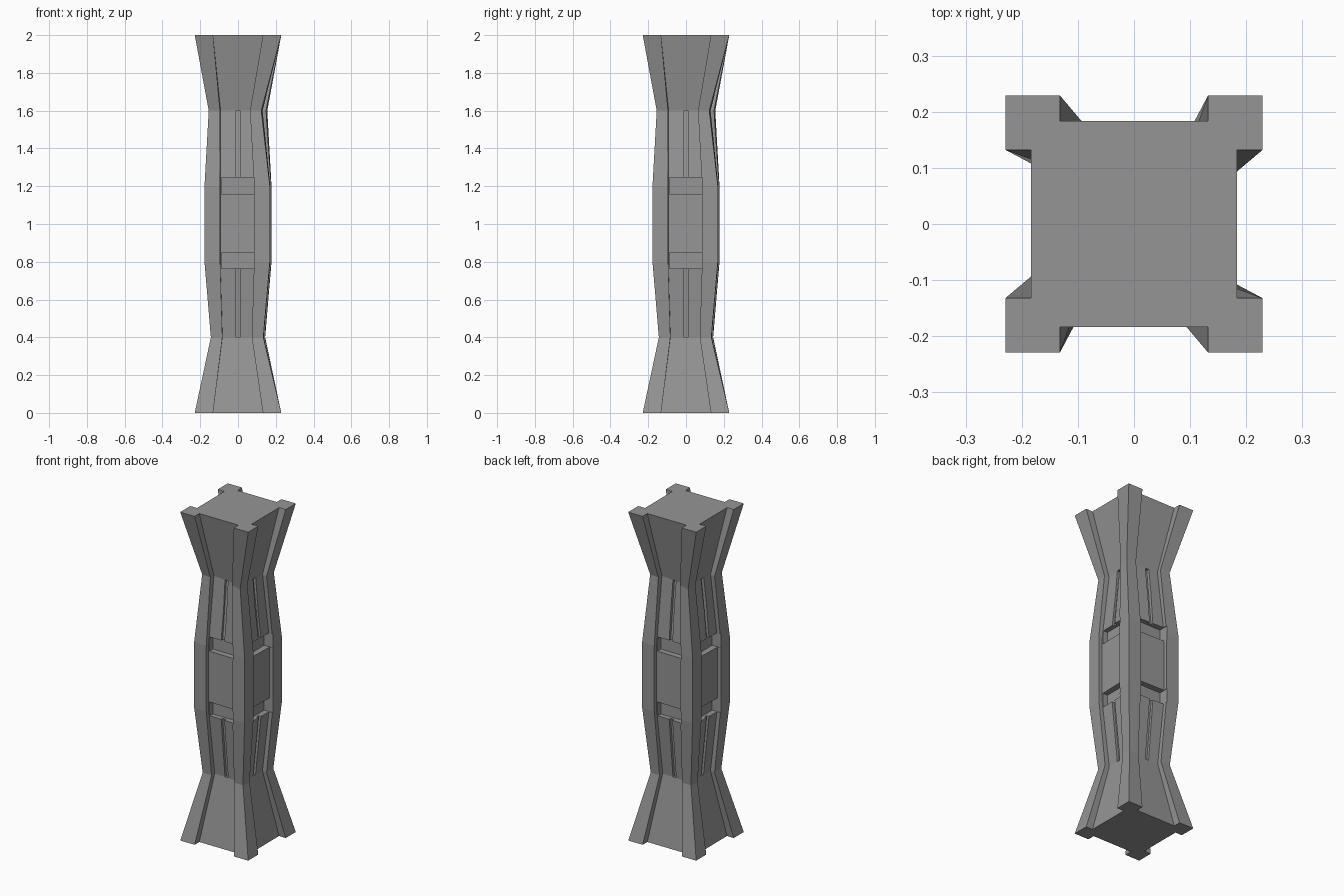
import bpy, bmesh, math
from mathutils import Matrix, Vector

if "Cube" in bpy.data.objects:
    bpy.data.objects.remove(bpy.data.objects["Cube"])

grey = bpy.data.materials.new("stone_grey")
grey.diffuse_color = (0.3, 0.3, 0.3, 1)
grey.use_nodes = True
grey.node_tree.nodes["Principled BSDF"].inputs["Base Color"].default_value = grey.diffuse_color


def make_object(name, bm):
    bmesh.ops.recalc_face_normals(bm, faces=bm.faces)
    mesh = bpy.data.meshes.new(name)
    bm.to_mesh(mesh)
    bm.free()
    mesh.materials.append(grey)
    obj = bpy.data.objects.new(name, mesh)
    bpy.context.collection.objects.link(obj)
    return obj


def turn(k):
    return Matrix.Rotation(k * math.pi / 2, 4, 'Z')


# Column: square core with four corner ribs, lofted through twisted rings
# height, rib outer, rib inner, core half width, twist in degrees
rings = [
    (0.0, 0.229, 0.132, 0.184, 0),
    (0.4, 0.139, 0.078, 0.110, -2),
    (0.8, 0.173, 0.090, 0.150, -1.5),
    (1.2, 0.173, 0.090, 0.150, -1.5),
    (1.6, 0.140, 0.080, 0.110, -6.5),
    (2.0, 0.229, 0.132, 0.184, 0),
]
bm = bmesh.new()
loops = []
for z, o, i, b, twist in rings:
    corner = [(i, -b), (i, -o), (o, -o), (o, -i), (b, -i)]
    spin = Matrix.Rotation(math.radians(twist), 4, 'Z')
    loops.append([bm.verts.new(spin @ turn(k) @ Vector((x, y, z)))
                  for k in range(4) for x, y in corner])
for low, high in zip(loops, loops[1:]):
    n = len(low)
    for j in range(n):
        bm.faces.new((low[j], low[(j + 1) % n], high[(j + 1) % n], high[j]))
bm.faces.new(loops[0][::-1])
bm.faces.new(loops[-1])
column = make_object("column", bm)


def add_cutter(bm, k, half_width, profile):
    """Extrude a (y, z) profile across x and turn it to side k."""
    sides = [[bm.verts.new(turn(k) @ Vector((x, y, z))) for y, z in profile]
             for x in (-half_width, half_width)]
    n = len(profile)
    bm.faces.new(sides[0])
    bm.faces.new(sides[1][::-1])
    for j in range(n):
        bm.faces.new((sides[0][j], sides[1][j],
                      sides[1][(j + 1) % n], sides[0][(j + 1) % n]))


def cut(name, build):
    bm = bmesh.new()
    for k in range(4):
        build(bm, k)
    cutter = make_object(name, bm)
    cutter.hide_render = True
    mod = column.modifiers.new(name, 'BOOLEAN')
    mod.operation = 'DIFFERENCE'
    mod.solver = 'EXACT'
    mod.object = cutter
    bpy.context.view_layer.objects.active = column
    bpy.ops.object.modifier_apply(modifier=name)
    bpy.data.objects.remove(cutter)


# Horizontal grooves above and below the centre panels
def panel_grooves(bm, k):
    for z0, z1 in ((0.765, 0.85), (1.16, 1.245)):
        add_cutter(bm, k, 0.088, [(-0.3, z0), (-0.115, z0), (-0.115, z1), (-0.3, z1)])


# Thin vertical slots running from the waists to the panels
def thin_slots(bm, k):
    for waist, panel in ((0.4, 0.77), (1.6, 1.24)):
        add_cutter(bm, k, 0.011, [(-0.3, waist), (-0.095, waist),
                                  (-0.132, panel), (-0.3, panel)])


cut("panel_grooves", panel_grooves)
cut("thin_slots", thin_slots)
